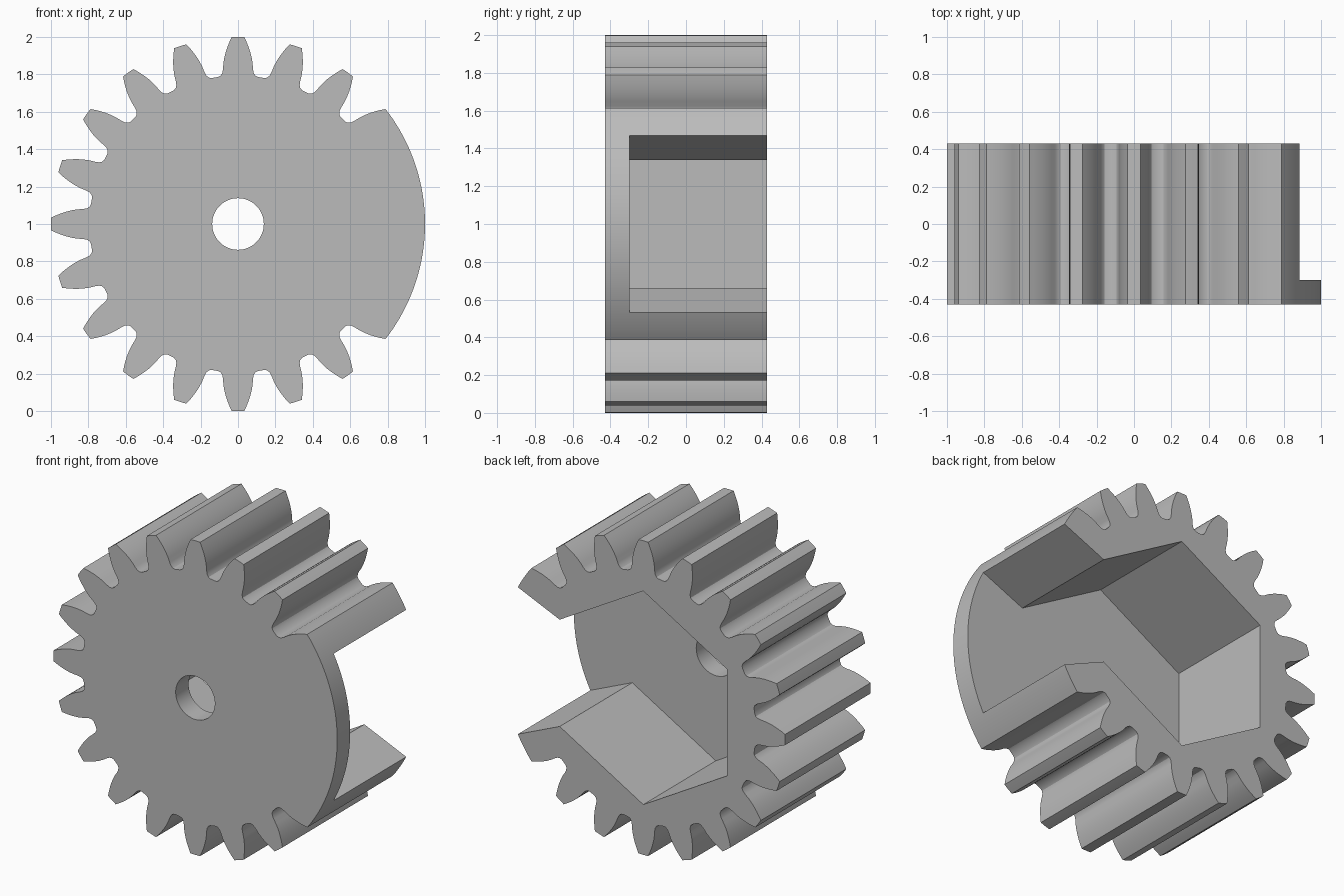
import bpy
import bmesh
from math import sin, cos, pi, radians

cube = bpy.data.objects.get("Cube")
if cube:
    bpy.data.objects.remove(cube, do_unlink=True)

TEETH = 20
PITCH = 2 * pi / TEETH
FRONT, BACK, FLOOR = -0.43, 0.43, -0.30
CENTRE_Z = 1.0

steel = bpy.data.materials.new("plain grey")
steel.use_nodes = True
GREY = (0.5, 0.5, 0.5, 1)
steel.diffuse_color = GREY
steel.node_tree.nodes["Principled BSDF"].inputs["Base Color"].default_value = GREY


def prism(name, outline, y0, y1):
    """Extrude an (x, z) outline, centred on the axle, from y0 to y1."""
    bm = bmesh.new()
    face = bm.faces.new([bm.verts.new((x, y0, z + CENTRE_Z)) for x, z in outline])
    new = bmesh.ops.extrude_face_region(bm, geom=[face])["geom"]
    moved = [v for v in new if isinstance(v, bmesh.types.BMVert)]
    bmesh.ops.translate(bm, verts=moved, vec=(0, y1 - y0, 0))
    bmesh.ops.recalc_face_normals(bm, faces=bm.faces)
    mesh = bpy.data.meshes.new(name)
    bm.to_mesh(mesh)
    bm.free()
    mesh.materials.append(steel)
    obj = bpy.data.objects.new(name, mesh)
    bpy.context.collection.objects.link(obj)
    return obj


def polar(r, a):
    return r * cos(a), r * sin(a)


def turned(t, r, a):
    """Point at tangential offset t and radial height r on the tooth at angle a."""
    return r * cos(a) - t * sin(a), r * sin(a) + t * cos(a)


# Half a tooth from tip corner to root, as (offset, radius)
flank = [(0.034, 0.999), (0.046, 0.973), (0.057, 0.945), (0.066, 0.918),
         (0.073, 0.89), (0.078, 0.86), (0.08, 0.83), (0.084, 0.808),
         (0.093, 0.793), (0.106, 0.786)]

# Toothed outline with a plain round sector on the +x side
outline = []
for i in range(2, TEETH - 1):
    a = i * PITCH
    if i > 2:
        outline += [turned(-t, r, a) for t, r in reversed(flank)]
        if i < TEETH - 2:
            outline.append(polar(1, a))
    if i < TEETH - 2:
        outline += [turned(t, r, a) for t, r in flank]
edge = 2 * PITCH + 0.034
STEPS = 40
outline += [polar(1, -edge + 2 * edge * k / STEPS) for k in range(1, STEPS)]
gear = prism("gear", outline, FRONT, BACK)

# Axle hole
hole = prism("hole_cutter", [polar(0.138, 2 * pi * k / 64) for k in range(64)],
             FRONT - 0.2, BACK + 0.2)

# Hexagonal pocket in the back, flaring out through the rim
hexagon = [polar(0.68, radians(a)) for a in (30, 90, 150, 210, 270, 330)]
mouth = [(1.2, -0.605), (1.2, 0.605)]
pocket = prism("pocket_cutter", hexagon + mouth, FLOOR, BACK + 0.2)

bpy.context.view_layer.objects.active = gear
gear.select_set(True)
for cutter in (hole, pocket):
    cutter.hide_render = True
    mod = gear.modifiers.new("cut", "BOOLEAN")
    mod.operation = "DIFFERENCE"
    mod.solver = "EXACT"
    mod.object = cutter
    bpy.ops.object.modifier_apply(modifier=mod.name)
    bpy.data.objects.remove(cutter, do_unlink=True)

bpy.ops.object.shade_smooth_by_angle(angle=radians(30))
